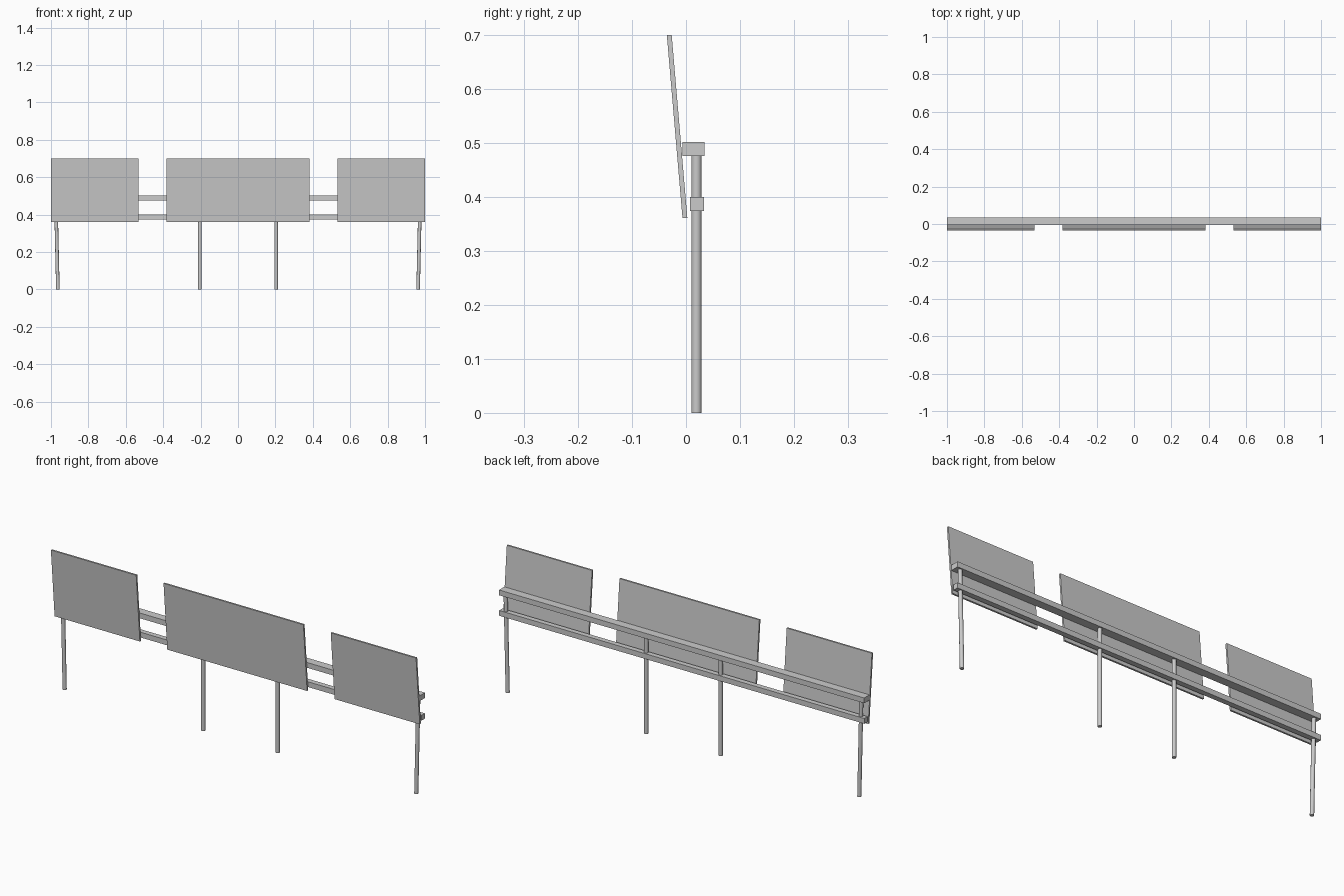
import bpy
import bmesh
from mathutils import Vector

if "Cube" in bpy.data.objects:
    bpy.data.objects.remove(bpy.data.objects["Cube"])


def make_object(name, bm):
    bmesh.ops.recalc_face_normals(bm, faces=bm.faces)
    mesh = bpy.data.meshes.new(name)
    bm.to_mesh(mesh)
    bm.free()
    obj = bpy.data.objects.new(name, mesh)
    bpy.context.collection.objects.link(obj)
    return obj


def extrude_x(name, profile, x0, x1):
    """Extrude a (y, z) side profile from x0 to x1."""
    bm = bmesh.new()
    face = bm.faces.new([bm.verts.new((x0, y, z)) for y, z in profile])
    result = bmesh.ops.extrude_face_region(bm, geom=[face])
    verts = [v for v in result["geom"] if isinstance(v, bmesh.types.BMVert)]
    bmesh.ops.translate(bm, verts=verts, vec=Vector((x1 - x0, 0, 0)))
    return make_object(name, bm)


def rect(y0, y1, z0, z1):
    return [(y0, z0), (y1, z0), (y1, z1), (y0, z1)]


def post(name, x_bottom, x_top, y=0.0195, radius=0.0095, height=0.478):
    bm = bmesh.new()
    bmesh.ops.create_cone(bm, cap_ends=True, segments=16, radius1=radius,
                          radius2=radius, depth=height)
    # Shear so the outer posts lean slightly
    for v in bm.verts:
        v.co.x += x_bottom if v.co.z < 0 else x_top
        v.co.y += y
        v.co.z += height / 2
    for f in bm.faces:
        f.smooth = len(f.verts) == 4
    for e in bm.edges:
        e.smooth = not any(len(f.verts) > 4 for f in e.link_faces)
    return make_object(name, bm)


# Backrest panels, leaning to the front
panel_profile = [(-0.0065, 0.361), (0.0025, 0.361), (-0.0265, 0.70), (-0.0355, 0.70)]
for name, x0, x1 in (("left_panel", -1.0, -0.533),
                     ("middle_panel", -0.383, 0.383),
                     ("right_panel", 0.533, 1.0)):
    extrude_x(name, panel_profile, x0, x1)

# Long horizontal rails
extrude_x("upper_rail", rect(-0.0065, 0.0345, 0.476, 0.502), -1.0, 1.0)
extrude_x("lower_rail", rect(0.0075, 0.0335, 0.374, 0.400), -1.0, 1.0)

# Round posts, mirrored left and right
for side, s in (("left", -1), ("right", 1)):
    post(side + "_outer_post", s * 0.963, s * 0.974)
    post(side + "_inner_post", s * 0.204, s * 0.204)
